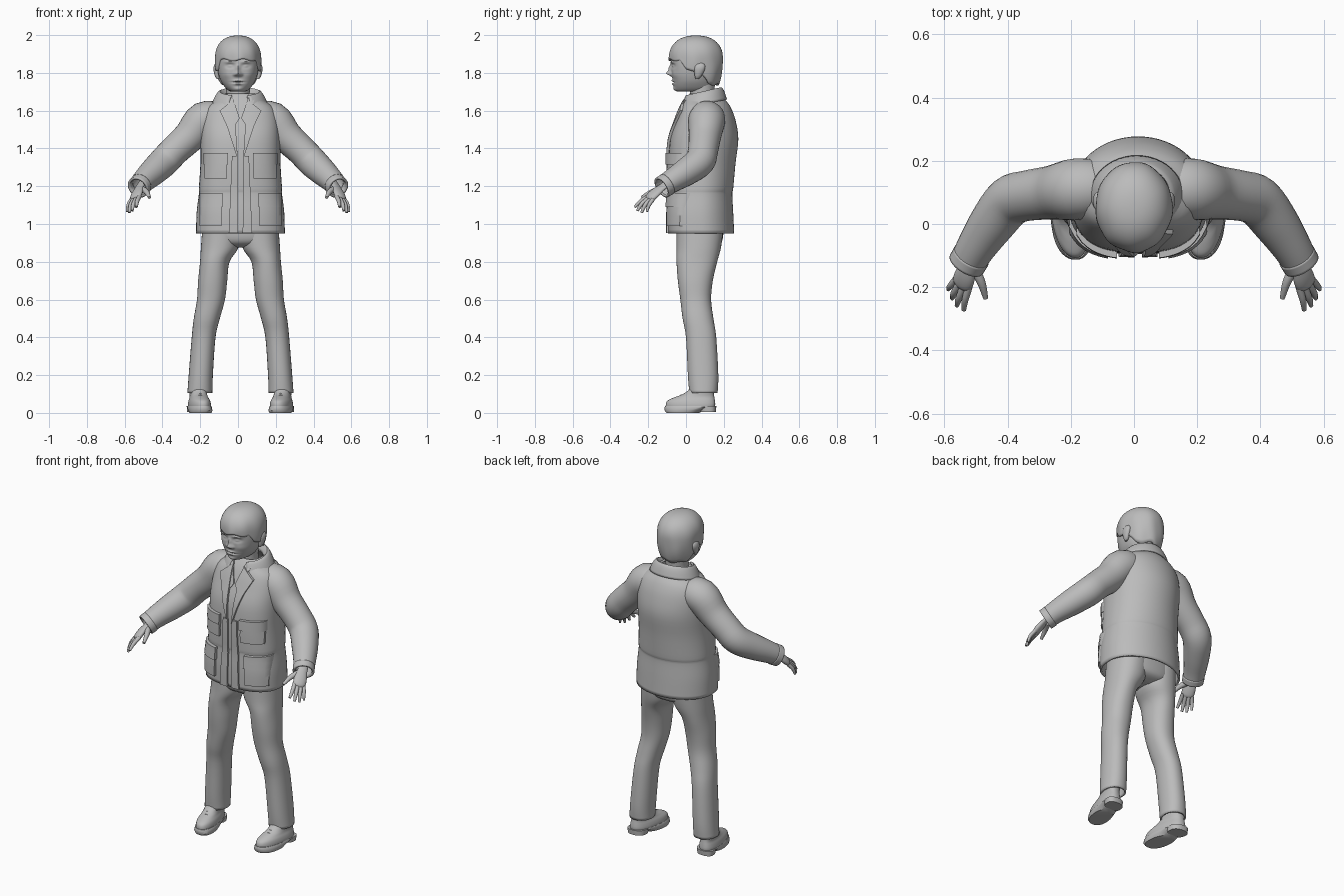
import bpy, math
from mathutils import Vector

cube = bpy.data.objects.get("Cube")
if cube:
    bpy.data.objects.remove(cube, do_unlink=True)

grey = bpy.data.materials.new("plain_grey")
grey.use_nodes = True
grey.diffuse_color = (0.5, 0.5, 0.5, 1)
grey.node_tree.nodes["Principled BSDF"].inputs["Base Color"].default_value = (0.5, 0.5, 0.5, 1)
BODY_X = 0.013  # clothes sit slightly off centre


def finish(name, verts, faces, thick=0.0, subdiv=0, angle=40):
    """Make a smooth shaded object from a grid of points."""
    mesh = bpy.data.meshes.new(name)
    mesh.from_pydata([tuple(v) for v in verts], [], faces)
    mesh.materials.append(grey)
    obj = bpy.data.objects.new(name, mesh)
    bpy.context.collection.objects.link(obj)
    bpy.ops.object.select_all(action='DESELECT')
    obj.select_set(True)
    bpy.context.view_layer.objects.active = obj
    bpy.ops.object.mode_set(mode='EDIT')
    bpy.ops.mesh.select_all(action='SELECT')
    bpy.ops.mesh.normals_make_consistent(inside=False)
    bpy.ops.object.mode_set(mode='OBJECT')
    if thick:
        solid = obj.modifiers.new("thickness", 'SOLIDIFY')
        solid.thickness = thick
        solid.offset = -1
    if subdiv:
        obj.modifiers.new("smooth", 'SUBSURF').levels = subdiv
        obj.modifiers["smooth"].render_levels = subdiv
    bpy.ops.object.shade_smooth_by_angle(angle=math.radians(angle))
    return obj


def grid_faces(rows, cols, closed=True):
    return [(r * cols + c, r * cols + (c + 1) % cols,
             (r + 1) * cols + (c + 1) % cols, (r + 1) * cols + c)
            for r in range(rows - 1) for c in range(cols if closed else cols - 1)]


def smooth_rows(rows, steps):
    """Catmull-Rom interpolation through a list of number tuples."""
    out = []
    for i in range(len(rows) - 1):
        a, b, c, d = (rows[max(0, min(len(rows) - 1, i + k))] for k in (-1, 0, 1, 2))
        for k in range(steps):
            t = k / steps
            out.append([q + 0.5 * t * (r - p + t * (2 * p - 5 * q + 4 * r - s
                        + t * (3 * (q - r) + s - p))) for p, q, r, s in zip(a, b, c, d)])
    return out + [list(rows[-1])]


def loft(name, rows, n=40, steps=4, pf=2.0, pb=2.0, x0=0.0, side=1, caps=True,
         thick=0.0, tweak=None):
    """Stack rounded outlines given as (z, centre x, half width, front y, back y)."""
    levels = smooth_rows(rows, steps)
    verts = []
    for z, cx, hx, yf, yb in levels:
        for k in range(n):
            a = math.tau * k / n
            s, c = math.sin(a), math.cos(a)
            p = pf if c > 0 else pb
            x = math.copysign(abs(s) ** (2 / p), s) * hx
            y = (yf + yb) / 2 - math.copysign(abs(c) ** (2 / p), c) * (yb - yf) / 2
            v = Vector((x0 + side * cx + x, y, z))
            verts.append(tweak(v) if tweak else v)
    faces = grid_faces(len(levels), n)
    if caps:
        faces += [tuple(range(n)), tuple(range(len(verts) - n, len(verts)))]
    return finish(name, verts, faces, thick)


def tube(name, pts, side, ref=(0, 0, 1), flat=1.0, n=14, thick=0.0):
    """Sweep an ellipse along (x, y, z, radius) points."""
    levels = smooth_rows(pts, 4)
    pos = [Vector((side * p[0], p[1], p[2])) for p in levels]
    ref = Vector((side * ref[0], ref[1], ref[2]))
    verts = []
    for i, p in enumerate(pos):
        tan = (pos[min(i + 1, len(pos) - 1)] - pos[max(i - 1, 0)]).normalized()
        u = (ref - tan * ref.dot(tan)).normalized()
        w = tan.cross(u)
        for k in range(n):
            a = math.tau * k / n
            verts.append(p + levels[i][3] * (u * math.cos(a) + w * math.sin(a) * flat))
    faces = grid_faces(len(pos), n)
    if not thick:
        faces += [tuple(range(n)), tuple(range(len(verts) - n, len(verts)))]
    return finish(name, verts, faces, thick)


# Jacket body
JACKET = [(0.95, 0, .235, -.095, .255), (1.06, 0, .232, -.095, .25), (1.16, 0, .22, -.088, .245),
          (1.19, 0, .22, -.09, .25), (1.32, 0, .212, -.092, .262), (1.45, 0, .212, -.083, .277),
          (1.55, 0, .205, -.05, .262), (1.615, 0, .18, -.025, .238), (1.655, 0, .125, -.005, .21),
          (1.69, 0, .08, .02, .175)]
PF = 2.7
loft("jacket_body", JACKET, n=56, pf=PF, x0=BODY_X, caps=False, thick=0.012)
JACKET_LEVELS = smooth_rows(JACKET, 4)


def front(x, z):
    """Front surface y of the jacket."""
    for a, b in zip(JACKET_LEVELS, JACKET_LEVELS[1:]):
        if z <= b[0]:
            break
    t = max(0, min(1, (z - a[0]) / (b[0] - a[0])))
    hx, yf, yb = (a[i] + (b[i] - a[i]) * t for i in (2, 3, 4))
    return (yf + yb) / 2 - (1 - min(.97, abs(x) / hx) ** PF) ** (1 / PF) * (yb - yf) / 2


def patch(name, corners, side, lift, n=9):
    """Cloth panel laid over the jacket front, from four (x, z) corners."""
    verts = []
    a, b, c, d = (Vector(p) for p in corners)
    for layer in (lift, -0.01):
        for i in range(n):
            for j in range(n):
                p = a.lerp(b, i / (n - 1)).lerp(d.lerp(c, i / (n - 1)), j / (n - 1))
                out = 1 + layer * 2 * abs(p.x)
                verts.append((BODY_X + side * p.x * out, front(p.x, p.y) - layer, p.y))
    size = n * n
    faces = grid_faces(n, n, False)
    faces += [tuple(v + size for v in reversed(f)) for f in faces]
    rim = ([j for j in range(n)] + [i * n + n - 1 for i in range(1, n)]
           + [size - 1 - j for j in range(1, n)] + [i * n for i in range(n - 2, 0, -1)])
    faces += [(p, q, q + size, p + size) for p, q in zip(rim, rim[1:] + rim[:1])]
    return finish(name, verts, faces)


def box(x1, x2, z1, z2):
    return [(x1, z1), (x2, z1), (x2, z2), (x1, z2)]


PANELS = {
    "shirt_collar": ([(.004, 1.56), (.045, 1.68), (.075, 1.66), (.03, 1.52)], .008),
    "lapel": ([(.035, 1.66), (.11, 1.60), (.072, 1.52), (.014, 1.34)], .014),
    "front_placket": ([(.012, .952), (.062, .952), (.045, 1.36), (.014, 1.36)], .01),
    "chest_pocket": (box(.07, .19, 1.24, 1.36), .013),
    "chest_pocket_flap": (box(.066, .194, 1.315, 1.375), .02),
    "hip_pocket": (box(.10, .215, .99, 1.13), .015),
    "hip_pocket_flap": (box(.095, .216, 1.09, 1.165), .022),
}

# Folded collar, higher at the back
verts, cols = [], 41
for hx, yf, yb, z in smooth_rows([(.08, .005, .165, 1.66), (.105, -.005, .185, 1.697),
                                  (.128, -.02, .203, 1.675), (.148, -.035, .217, 1.632)], 3):
    for k in range(cols):
        a = math.radians(24 + 312 * k / (cols - 1))
        c = math.cos(a)
        verts.append((BODY_X * .7 + hx * math.sin(a), (yf + yb) / 2 - c * (yb - yf) / 2,
                      z + .005 - .022 * c))
finish("jacket_collar", verts, grid_faces(len(verts) // cols, cols, False), thick=.01)

# Trouser seat
loft("trouser_seat", [(.875, 0, .04, .02, .13), (.895, 0, .15, -.03, .18), (.94, 0, .2, -.05, .197),
                      (1.05, 0, .2, -.05, .2)], pf=2.5, pb=2.3, x0=BODY_X)

LEG = [(.105, .215, .066, .018, .167), (.2, .21, .064, .01, .171), (.4, .195, .063, 0, .16),
       (.5, .178, .069, -.018, .145), (.6, .156, .074, -.03, .133), (.7, .147, .077, -.043, .142),
       (.8, .136, .078, -.05, .165), (.88, .109, .1, -.05, .186), (1.0, .1, .1, -.05, .2)]
SLEEVE = [(.09, .115, 1.555, .085), (.18, .11, 1.55, .098), (.255, .1, 1.465, .086),
          (.335, .09, 1.39, .08), (.392, .072, 1.33, .08), (.45, 0, 1.275, .073),
          (.5, -.075, 1.228, .062), (.528, -.125, 1.195, .056)]
FINGERS = {
    "index_finger": [(.522, -.2, 1.147, .012), (.534, -.24, 1.12, .011), (.538, -.272, 1.09, .007)],
    "middle_finger": [(.538, -.196, 1.138, .012), (.554, -.235, 1.105, .011), (.56, -.258, 1.07, .007)],
    "ring_finger": [(.552, -.187, 1.132, .012), (.569, -.218, 1.098, .011), (.575, -.235, 1.06, .007)],
    "little_finger": [(.564, -.175, 1.13, .011), (.581, -.196, 1.1, .01), (.588, -.207, 1.065, .006)],
    "thumb": [(.508, -.135, 1.185, .018), (.483, -.185, 1.168, .014), (.469, -.235, 1.14, .008)],
}
UPPER = [(.025, 0, .056, -.105, .152), (.045, 0, .057, -.107, .155), (.065, 0, .053, -.097, .153),
         (.083, 0, .046, -.06, .15), (.1, 0, .044, -.015, .148), (.13, 0, .046, .02, .15),
         (.18, 0, .045, .03, .15)]
SOLE = [(0, 0, .056, -.104, .07), (.012, 0, .061, -.113, .09), (.03, 0, .061, -.113, .157),
        (.036, 0, .058, -.11, .156)]
HEEL = [(.006, 0, .052, .075, .158), (.036, 0, .054, .07, .161)]


for side, word in ((1, "left"), (-1, "right")):
    def toe_in(v, side=side):
        # Turn the toes inward about the ankle
        return v + Vector((side * (.222 + .14 * (v.y - .06)) + BODY_X, 0, 0))

    for part, (corners, lift) in PANELS.items():
        patch(f"{word}_{part}", corners, side, lift)
    loft(f"{word}_trouser_leg", LEG, x0=BODY_X, side=side, caps=False, thick=.01, pf=2.2, pb=2.2)
    loft(f"{word}_shoe_upper", UPPER, tweak=toe_in, pf=2.2, pb=2.4)
    loft(f"{word}_shoe_sole", SOLE, tweak=toe_in, steps=1, pf=2.3, pb=2.4)
    loft(f"{word}_shoe_heel", HEEL, tweak=toe_in, steps=1, pf=3, pb=2.4)
    for i, (y, z) in enumerate(((-.045, .081), (-.025, .092), (-.005, .101))):
        lace = [(toe_in(Vector((0, y, 0))).x + k * .026, y + .006 * abs(k), z - .012 * k * k, .006)
                for k in (-1, 0, 1)]
        tube(f"{word}_lace_{i + 1}", lace, 1, n=8)
    # Sleeve, cuff and hand
    tube(f"{word}_sleeve", SLEEVE, side, ref=(1, 0, 1), n=28, thick=.01)
    tube(f"{word}_cuff", [(.514, -.101, 1.21, .061), (.53, -.128, 1.193, .06)], side, n=28, thick=.012)
    tube(f"{word}_palm", [(.505, -.09, 1.22, .028), (.523, -.13, 1.192, .028), (.535, -.165, 1.163, .036),
                          (.543, -.19, 1.14, .034), (.546, -.2, 1.13, .02)],
         side, ref=(.04, .028, -.015), flat=.5, n=20)
    for finger, pts in FINGERS.items():
        tube(f"{word}_{finger}", pts, side, n=10)
    # Ear: outer rim and inner bowl
    loft(f"{word}_ear", [(1.768, .106, .006, .05, .068), (1.785, .11, .013, .046, .083),
                         (1.82, .114, .016, .042, .1), (1.842, .114, .012, .046, .1),
                         (1.855, .112, .004, .06, .085)], side=side, n=20)

# Facial relief: x, z, width, height, depth
RELIEF = [(0, 1.797, .015, .013, .026), (0, 1.822, .01, .02, .014), (.016, 1.791, .009, .008, .01),
          (.042, 1.837, .021, .011, -.015), (.042, 1.836, .014, .007, .012), (.044, 1.858, .026, .007, .006),
          (0, 1.758, .024, .006, .008), (0, 1.75, .03, .0035, -.007), (0, 1.741, .02, .006, .008),
          (0, 1.713, .024, .012, .008), (.06, 1.79, .025, .02, .004)]


def carve_face(v):
    if v.y < .02:
        for x, z, w, h, depth in RELIEF:
            for cx in {x, -x}:
                v.y -= depth * math.exp(-((v.x - cx) / w) ** 2 - ((v.z - z) / h) ** 2)
    return v


loft("head", [(1.702, 0, .04, -.045, .13), (1.71, 0, .056, -.055, .14), (1.73, 0, .074, -.064, .148),
              (1.76, 0, .092, -.07, .155), (1.8, 0, .105, -.076, .165), (1.85, 0, .111, -.08, .178),
              (1.9, 0, .109, -.074, .178), (1.95, 0, .085, -.04, .15), (1.975, 0, .04, .0, .1)],
     n=112, steps=11, pf=2.25, tweak=carve_face)
loft("neck", [(1.56, 0, .075, .015, .16), (1.64, 0, .066, .02, .155), (1.69, 0, .062, .02, .15),
              (1.76, 0, .066, .02, .155)])

# Hair: cap with a fringe, sideburns and a longer nape
verts, cols, rings = [], 96, 22
for r in range(rings):
    for k in range(cols):
        a = math.tau * k / cols
        s, c = math.sin(a), math.cos(a)
        hem = 1.868 + .006 * math.sin(7 * a)
        drop = max(0, min(1, (.62 - c) / .25))
        nape = max(0, min(1, (-.1 - c) / .45))
        hem -= .055 * drop + .075 * nape
        t = math.sin(r / (rings - 1) * math.pi / 2)
        z = hem + (1.998 - hem) * t
        h = (z - 1.875) / (.123 if z > 1.875 else .22)
        rad = max(.002, 1 - abs(h) ** 2.3) ** (1 / 2.3)
        rad *= 1 + (.012 * math.sin(9 * a + 14 * z) + .01 * math.sin(5 * a - 30 * z)) * (1 - t)
        verts.append((.122 * s * rad, .053 - .143 * c * rad, z))
faces = grid_faces(rings, cols) + [tuple(range(len(verts) - cols, len(verts)))]
finish("hair", verts, faces, thick=.016)
